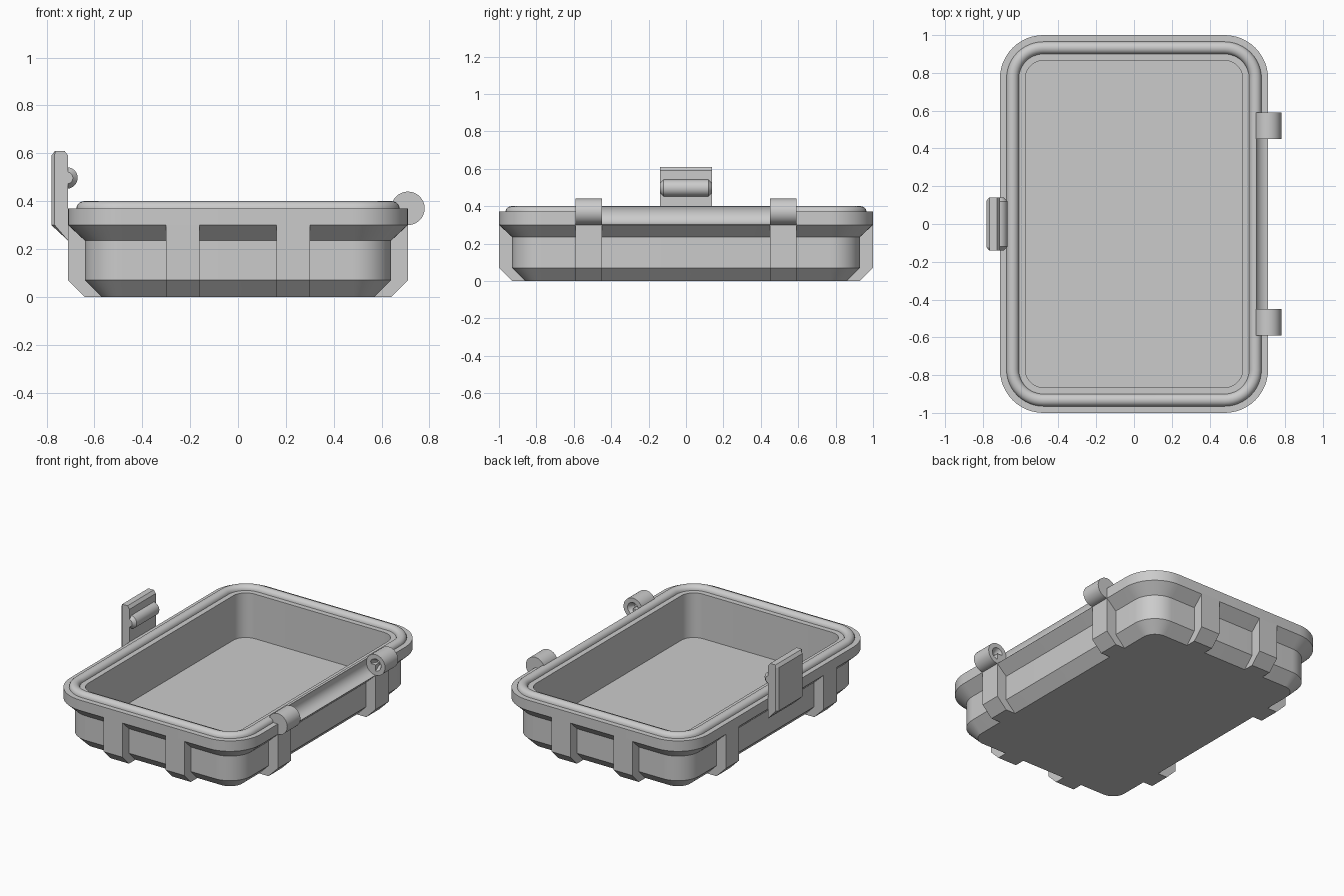
import bpy, bmesh, math

if "Cube" in bpy.data.objects:
    bpy.data.objects.remove(bpy.data.objects["Cube"])

GREY = bpy.data.materials.new("plain_grey")
GREY.diffuse_color = (0.6, 0.6, 0.6, 1)
GREY.use_nodes = True
GREY.node_tree.nodes["Principled BSDF"].inputs["Base Color"].default_value = GREY.diffuse_color
HX, HY, RAD = 0.71, 1.0, 0.23      # half sizes and corner radius of the rim


def make(name, rings, smooth=True, closed=False):
    """Skin a list of equal-length point rings; cap the ends unless closed."""
    bm = bmesh.new()
    vs = [[bm.verts.new(p) for p in ring] for ring in rings]
    n = len(vs[0])
    for i in range(len(vs) - 1 + closed):
        a, b = vs[i], vs[(i + 1) % len(vs)]
        for j in range(n):
            k = (j + 1) % n
            bm.faces.new((a[j], a[k], b[k], b[j]))
    if not closed:
        bm.faces.new(vs[0])
        bm.faces.new(vs[-1])
    bmesh.ops.recalc_face_normals(bm, faces=bm.faces)
    me = bpy.data.meshes.new(name)
    bm.to_mesh(me)
    bm.free()
    ob = bpy.data.objects.new(name, me)
    bpy.context.collection.objects.link(ob)
    me.materials.append(GREY)
    if smooth:
        shade(ob)
    return ob


def shade(ob):
    bpy.ops.object.select_all(action='DESELECT')
    ob.select_set(True)
    bpy.context.view_layer.objects.active = ob
    bpy.ops.object.shade_smooth_by_angle(angle=math.radians(30))


def rounded_rect(d, z, seg=12):
    """Rounded rectangle inset by d from the rim outline."""
    pts = []
    for q, (sx, sy) in enumerate([(1, 1), (-1, 1), (-1, -1), (1, -1)]):
        for i in range(seg + 1):
            t = math.pi / 2 * (q + i / seg)
            pts.append((sx * (HX - RAD) + (RAD - d) * math.cos(t),
                        sy * (HY - RAD) + (RAD - d) * math.sin(t), z))
    return pts


def circle_y(x, y, z, r, n=32):
    return [(x + r * math.cos(2 * math.pi * i / n), y,
             z + r * math.sin(2 * math.pi * i / n)) for i in range(n)]


def subtract(ob, cutter):
    m = ob.modifiers.new("cut", 'BOOLEAN')
    m.operation, m.solver, m.object = 'DIFFERENCE', 'EXACT', cutter
    bpy.context.view_layer.objects.active = ob
    bpy.ops.object.modifier_apply(modifier=m.name)
    bpy.data.objects.remove(cutter)
    shade(ob)


# Tray: outer wall, flared rim, rounded seal bead, inner wall and floor
profile = [(0.14, 0), (0.07, 0.07), (0.07, 0.235), (0, 0.30), (0, 0.37)]
profile += [(0.0675 - 0.0325 * math.cos(math.pi * i / 10),
             0.37 + 0.03 * math.sin(math.pi * i / 10)) for i in range(11)]
profile += [(0.135, 0.37), (0.135, 0.07)]
tray = make("tray", [rounded_rect(d, z) for d, z in profile])
# Clearance channel between the hinge knuckles
subtract(tray, make("channel", [circle_y(0.71, y, 0.37, 0.069, 48) for y in (-0.45, 0.45)]))

# Ribs: a flat-sided profile (inset, z) swept across its width
RIB = [(0.15, 0), (0.07, 0), (0, 0.07), (0, 0.31), (0.09, 0.31), (0.09, 0.07)]
for s, side in ((-1, "low"), (1, "high")):
    for c, label in ((-1, "a"), (1, "b")):
        make(f"end_rib_{side}_{label}",
             [[(c * 0.23 + w, s * (HY - d), z) for d, z in RIB] for w in (-0.07, 0.07)], False)
        make(f"side_rib_{side}_{label}",
             [[(s * (HX - d), c * 0.52 + w, z) for d, z in RIB] for w in (-0.07, 0.07)], False)

# Hinge knuckles with a tapered socket on the inward face
for s, label in ((-1, "front"), (1, "back")):
    make(f"hinge_{label}", [circle_y(0.71, s * y, 0.37, r) for y, r in
                            ((0.59, 0.07), (0.45, 0.07), (0.45, 0.04), (0.49, 0.015))])

# Latch flap with chamfered outer edges
FLAP = [(-0.71, 0.235), (-0.78, 0.30), (-0.78, 0.59), (-0.765, 0.61), (-0.725, 0.61), (-0.71, 0.59)]
make("latch_flap", [[(max(x, lim), y, z) for x, z in FLAP] for y, lim in
                    ((-0.14, -0.766), (-0.125, -0.78), (0.125, -0.78), (0.14, -0.766))], False)
# Latch catch bar with tapered ends
make("latch_catch", [circle_y(-0.715, y, 0.497, r) for y, r in
                     ((-0.14, 0.025), (-0.12, 0.045), (0.12, 0.045), (0.14, 0.025))])
